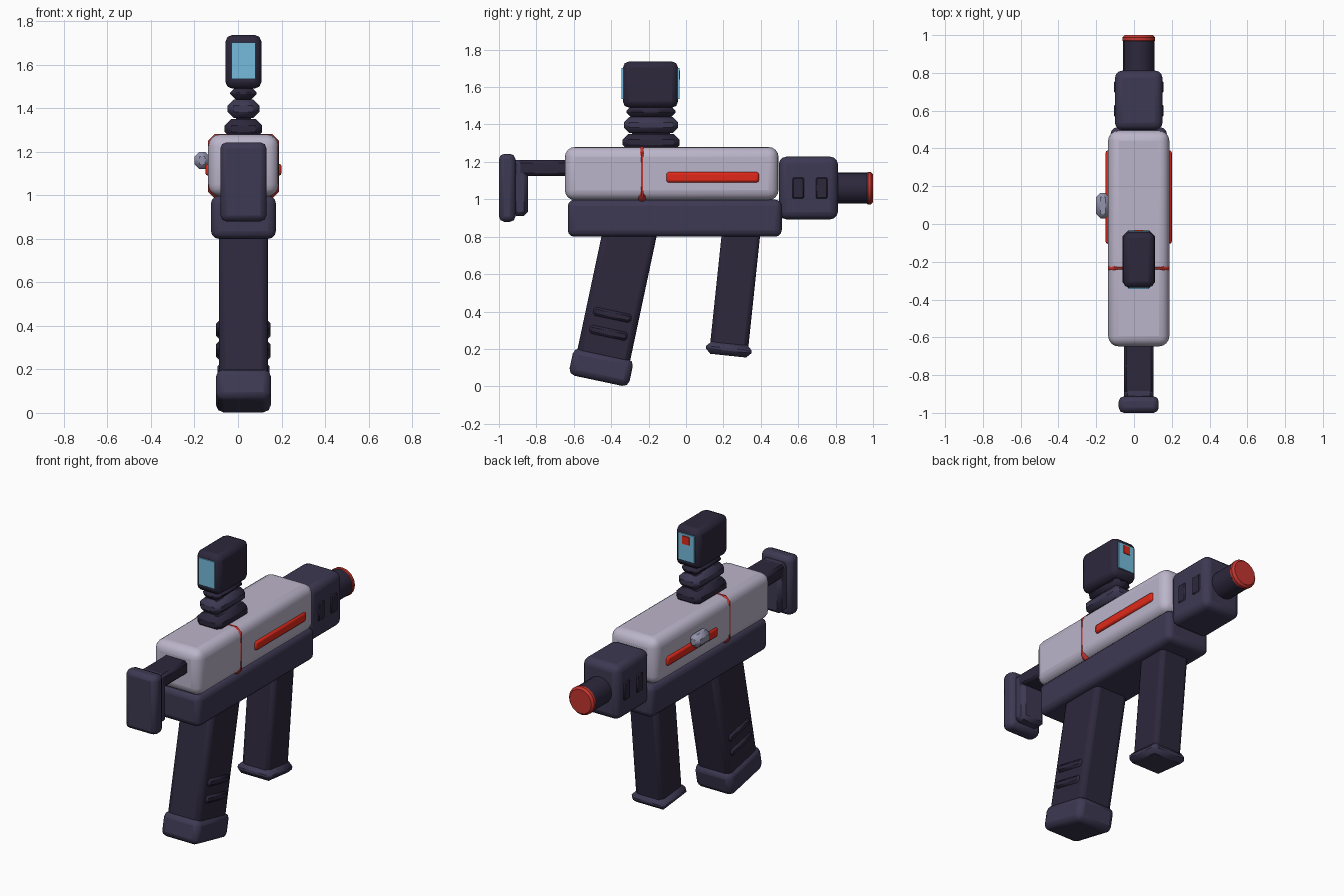
import bpy, math

if "Cube" in bpy.data.objects:
    bpy.data.objects.remove(bpy.data.objects["Cube"])

CX = 0.025  # the gun's middle plane; the side handle shifts it off x = 0


def material(name, r, g, b):
    m = bpy.data.materials.new(name)
    m.diffuse_color = (r, g, b, 1)
    m.use_nodes = True
    m.node_tree.nodes["Principled BSDF"].inputs["Base Color"].default_value = m.diffuse_color
    return m


SHELL = material("lilac_shell", 0.50, 0.46, 0.59)
DARK = material("dark_polymer", 0.026, 0.021, 0.046)
MID = material("slate_polymer", 0.047, 0.040, 0.085)
RED = material("bright_red", 0.75, 0.022, 0.010)
TRIM = material("trim_red", 0.55, 0.035, 0.028)
GLASS = material("lens_glass", 0.18, 0.50, 0.72)
STEEL = material("steel", 0.30, 0.30, 0.42)


def finish(ob, name, mat, bevel, segments):
    ob.name = name
    ob.data.materials.append(mat)
    if bevel:
        mod = ob.modifiers.new("bevel", "BEVEL")
        mod.width, mod.segments = bevel, segments
        mod.limit_method = "ANGLE"
    bpy.ops.object.shade_smooth_by_angle(angle=math.radians(35))
    return ob


def block(name, mat, half_x, y, z, bevel=0.0, segments=1, x=CX):
    """Bevelled box from a half width and (min, max) ranges in y and z."""
    bpy.ops.mesh.primitive_cube_add(size=1, location=(x, sum(y) / 2, sum(z) / 2))
    ob = bpy.context.object
    ob.scale = (2 * half_x, y[1] - y[0], z[1] - z[0])
    bpy.ops.object.transform_apply(location=False, rotation=False, scale=True)
    return finish(ob, name, mat, bevel, segments)


def tilted(name, mat, half_x, centre, size, degrees, bevel, segments=1):
    """Bevelled box with a (y, z) centre and size, leaning in the side plane."""
    (cy, cz), (sy, sz) = centre, size
    ob = block(name, mat, half_x, (cy - sy / 2, cy + sy / 2),
               (cz - sz / 2, cz + sz / 2), bevel, segments)
    ob.rotation_euler.x = -math.radians(degrees)
    return ob


def tube(name, mat, radius, y, z, bevel=0.0):
    bpy.ops.mesh.primitive_cylinder_add(
        vertices=16, radius=radius, depth=y[1] - y[0],
        location=(CX, sum(y) / 2, z), rotation=(math.pi / 2, 0, 0))
    return finish(bpy.context.object, name, mat, bevel, 1)


# receiver
block("upper_receiver", SHELL, 0.162, (-0.648, 0.495), (0.995, 1.28), 0.055, 4)
block("lower_receiver", MID, 0.149, (-0.632, 0.512), (0.80, 0.998), 0.035, 3)
block("receiver_band", TRIM, 0.1635, (-0.272, -0.198), (0.983, 1.2825), 0.033)
block("side_stripe", RED, 0.175, (-0.105, 0.39), (1.09, 1.145), 0.012, 2)
block("charging_handle", STEEL, 0.035, (0.03, 0.165), (1.12, 1.20), 0.022, 1, x=-0.165)

# front end
block("handguard", MID, 0.126, (0.497, 0.812), (0.893, 1.228), 0.04, 3)
for i, y in enumerate((0.60, 0.725)):
    block(f"handguard_vent_{i + 1}", DARK, 0.132, (y - 0.035, y + 0.035), (1.0, 1.12), 0.01)
tube("barrel", DARK, 0.083, (0.78, 0.97), 1.06)
tube("muzzle_tip", TRIM, 0.087, (0.96, 1.0), 1.06, 0.012)

# stock
block("stock_rod", DARK, 0.079, (-0.90, -0.60), (1.125, 1.21), 0.015)
block("stock_upright", MID, 0.079, (-0.93, -0.845), (0.912, 1.21), 0.02)
block("butt_plate", MID, 0.106, (-1.0, -0.912), (0.88, 1.243), 0.028, 2)

# rear grip, with ribs and foot along the same leaning axis
LEAN = 12


def on_grip(z):
    return (-0.305 - (0.8 - z) * math.tan(math.radians(LEAN)), z)


tilted("rear_grip", DARK, 0.113, on_grip(0.51), (0.288, 0.76), LEAN, 0.03, 2)
tilted("rear_grip_foot", MID, 0.126, on_grip(0.102), (0.328, 0.148), LEAN, 0.034, 2)
for i, z in enumerate((0.382, 0.286)):
    tilted(f"grip_rib_{i + 1}", DARK, 0.125, on_grip(z), (0.21, 0.05), LEAN, 0.014)

# front grip
tilted("front_grip", DARK, 0.096, (0.263, 0.52), (0.205, 0.66), 6, 0.025, 2)
tilted("front_grip_foot", MID, 0.12, (0.229, 0.197), (0.245, 0.066), 6, 0.026)

# sight riser: stacked chamfered collars
COLLARS = ((DARK, 0.086, 0.152, 1.26, 1.35, 0.03), (MID, 0.073, 0.145, 1.355, 1.44, 0.028),
           (DARK, 0.061, 0.132, 1.437, 1.50, 0.028))
for i, (mat, hx, hy, z0, z1, bevel) in enumerate(COLLARS):
    block(f"sight_collar_{i + 1}", mat, hx, (-0.187 - hy, -0.187 + hy), (z0, z1), bevel)
block("sight_riser_core", DARK, 0.035, (-0.29, -0.085), (1.27, 1.52))

# sight head, lens at both ends, aiming mark on the far lens
block("sight_head", DARK, 0.083, (-0.337, -0.043), (1.49, 1.737), 0.032, 2)
block("sight_lens", GLASS, 0.055, (-0.344, -0.036), (1.535, 1.702))
block("aiming_mark", RED, 0.023, (-0.06, -0.031), (1.64, 1.69))
